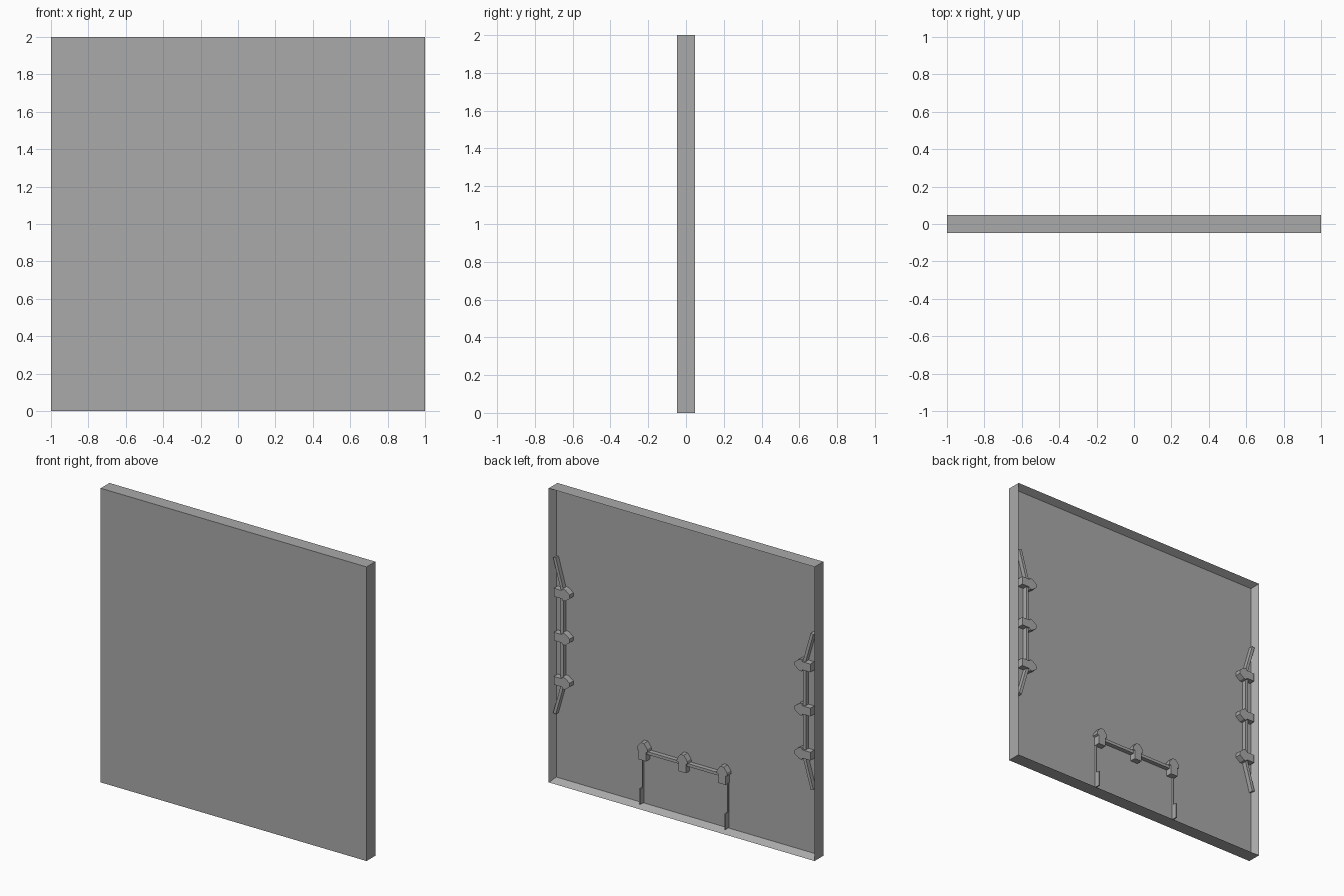
import bpy, bmesh
from mathutils import Matrix, Vector

cube = bpy.data.objects.get("Cube")
if cube:
    bpy.data.objects.remove(cube, do_unlink=True)

grey = bpy.data.materials.new("plain_grey")
grey.use_nodes = True
COLOUR = (0.4, 0.4, 0.4, 1)
grey.diffuse_color = COLOUR
grey.node_tree.nodes["Principled BSDF"].inputs["Base Color"].default_value = COLOUR

HALF = 0.047     # half the panel thickness
RIM = 0.035      # rim width
FLOOR = 0.0      # y of the recessed back surface
SINK = -0.005    # parts sink slightly into the panel


def finish(name, bm):
    bmesh.ops.recalc_face_normals(bm, faces=bm.faces)
    mesh = bpy.data.meshes.new(name)
    bm.to_mesh(mesh)
    bm.free()
    mesh.materials.append(grey)
    obj = bpy.data.objects.new(name, mesh)
    bpy.context.collection.objects.link(obj)
    return obj


def extrude(name, outline, y0, y1, matrix=Matrix()):
    """Extrude an outline in the x-z plane from y0 to y1."""
    bm = bmesh.new()
    face = bm.faces.new([bm.verts.new((x, y0, z)) for x, z in outline])
    new = bmesh.ops.extrude_face_region(bm, geom=[face])["geom"]
    verts = [g for g in new if isinstance(g, bmesh.types.BMVert)]
    bmesh.ops.translate(bm, verts=verts, vec=(0, y1 - y0, 0))
    bm.transform(matrix)
    return finish(name, bm)


def bar(name, a, b, width, y0, y1):
    """Flat bar between two x-z points."""
    a, b = Vector(a), Vector(b)
    d = (b - a).normalized() * width / 2
    n = Vector((-d.y, d.x))
    return extrude(name, [a + n, b + n, b - n, a - n], y0, y1)


# Tray-shaped panel: plain front, recessed back
bm = bmesh.new()
bmesh.ops.create_cube(bm, size=1)
bmesh.ops.scale(bm, vec=(2, 2 * HALF, 2), verts=bm.verts)
bmesh.ops.translate(bm, vec=(0, 0, 1), verts=bm.verts)
back = [f for f in bm.faces if f.calc_center_median().y > HALF / 2]
bmesh.ops.inset_region(bm, faces=back, thickness=RIM)
bmesh.ops.translate(bm, vec=(0, FLOOR - HALF, 0), verts=back[0].verts)
finish("panel", bm)

# Arrow-shaped clip outline, base at the origin and tip up
half = [(0.028, 0), (0.028, 0.06), (0.041, 0.066), (0.038, 0.085), (0.013, 0.118)]
CLIP = half + [(-x, z) for x, z in reversed(half)]


def clip(name, x, z, turn):
    place = Matrix.Translation((x, 0, z)) @ Matrix.Rotation(turn, 4, 'Y')
    extrude(name, CLIP, SINK, 0.042, place)


QUARTER = 1.5708
INNER = 1 - RIM
ROD = INNER - 0.053

# Side holders: three clips, a rod and two slanted braces on each side
for side, word in ((1, "left"), (-1, "right")):
    for i in (-1, 0, 1):
        clip(f"{word}_clip_{i + 2}", side * INNER, 1 + 0.3 * i, -side * QUARTER)
    bar(f"{word}_rod", (side * ROD, 0.69), (side * ROD, 1.31), 0.02, SINK, 0.03)
    for up, end in ((1, "upper"), (-1, "lower")):
        bar(f"{word}_{end}_brace", (side * (INNER + 0.004), 1 + up * 0.53),
            (side * (ROD - 0.012), 1 + up * 0.29), 0.02, SINK, 0.03)

# Bottom holder: raised clips and rod on two thin legs
for i in (-1, 0, 1):
    clip(f"bottom_clip_{i + 2}", 0.3 * i, 0.335, 0)
bar("bottom_rod", (-0.32, 0.388), (0.32, 0.388), 0.02, SINK, 0.03)
for side, word in ((1, "left"), (-1, "right")):
    x = side * 0.32
    bar(f"{word}_leg", (x, 0.03), (x, 0.39), 0.006, SINK, 0.012)
    bar(f"{word}_leg_foot", (x, 0.03), (x, 0.135), 0.008, SINK, 0.04)
